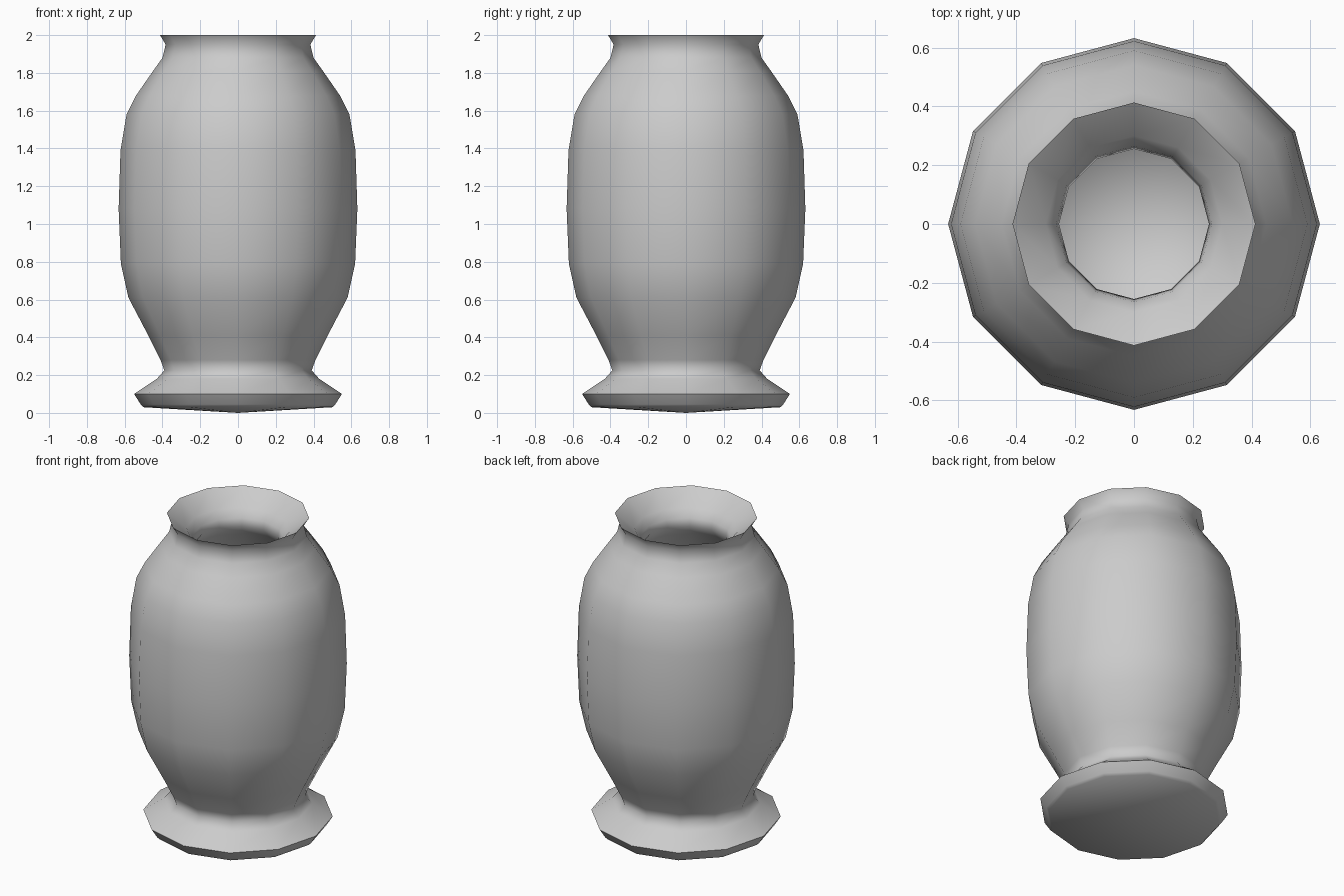
import bpy, bmesh, math

if "Cube" in bpy.data.objects:
    bpy.data.objects.remove(bpy.data.objects["Cube"])

SIDES = 12

# Half cross-section (radius, height): underside, foot, body, lip, throat, hollow
profile = [
    (0, 0.0), (0.50, 0.03), (0.515, 0.045), (0.55, 0.10),
    (0.43, 0.18), (0.39, 0.225), (0.41, 0.28), (0.475, 0.41),
    (0.58, 0.61), (0.62, 0.79), (0.632, 1.08), (0.622, 1.39),
    (0.59, 1.58), (0.54, 1.68), (0.45, 1.81), (0.40, 1.88),
    (0.383, 1.95), (0.413, 2.0),
    (0.30, 1.91), (0.265, 1.86), (0.255, 1.81), (0.31, 1.74),
    (0.43, 1.60), (0.49, 1.46), (0.52, 1.30), (0.53, 1.08),
    (0.52, 0.82), (0.48, 0.65), (0.37, 0.45), (0.30, 0.31), (0, 0.28),
]

# Turned vase: revolve the cross-section
bm = bmesh.new()
verts = [bm.verts.new((r, 0, z)) for r, z in profile]
edges = [bm.edges.new(pair) for pair in zip(verts, verts[1:])]
bmesh.ops.spin(bm, geom=verts + edges, cent=(0, 0, 0), axis=(0, 0, 1),
               angle=math.tau, steps=SIDES, use_duplicate=False)
bmesh.ops.remove_doubles(bm, verts=bm.verts, dist=0.0005)
bmesh.ops.recalc_face_normals(bm, faces=bm.faces)

mesh = bpy.data.meshes.new("vase")
bm.to_mesh(mesh)
bm.free()
vase = bpy.data.objects.new("vase", mesh)
bpy.context.collection.objects.link(vase)

# Smooth body with a crisp lip and foot edge
bpy.context.view_layer.objects.active = vase
vase.select_set(True)
bpy.ops.object.shade_smooth_by_angle(angle=math.radians(62))
